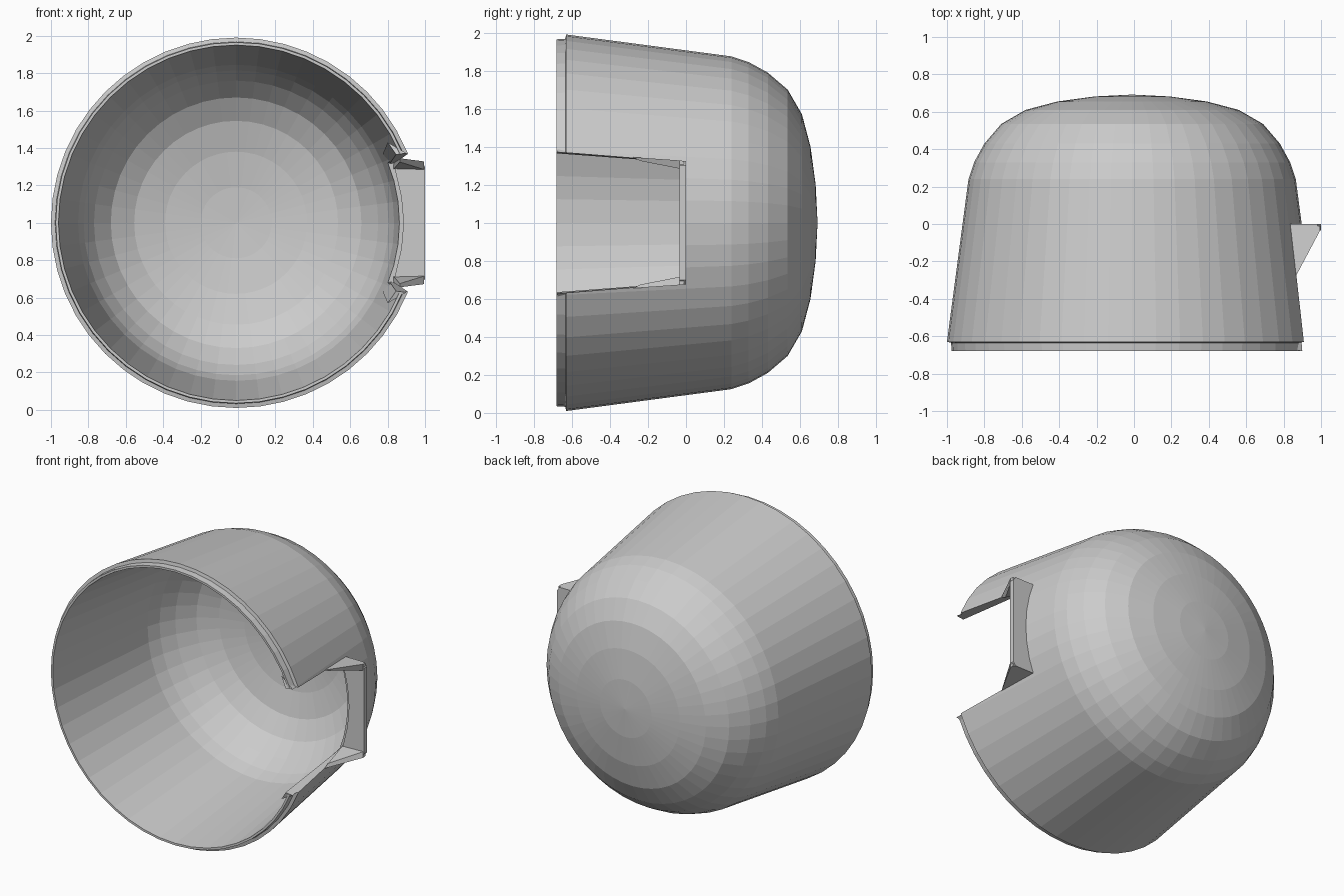
import bpy, bmesh, math

if "Cube" in bpy.data.objects:
    bpy.data.objects.remove(bpy.data.objects["Cube"])

CX, CZ, SEGMENTS = -0.01, 1.0, 48


def finish(name, bm):
    bmesh.ops.recalc_face_normals(bm, faces=bm.faces)
    mesh = bpy.data.meshes.new(name)
    bm.to_mesh(mesh)
    bm.free()
    obj = bpy.data.objects.new(name, mesh)
    bpy.context.collection.objects.link(obj)
    return obj


def revolve(name, profile):
    """Revolve (radius, y) points about the y axis; radius 0 makes a pole."""
    bm = bmesh.new()
    rings = []
    for r, y in profile:
        if r == 0:
            rings.append([bm.verts.new((CX, y, CZ))] * SEGMENTS)
        else:
            rings.append([bm.verts.new((CX + r * math.cos(2 * math.pi * i / SEGMENTS), y,
                                        CZ + r * math.sin(2 * math.pi * i / SEGMENTS)))
                          for i in range(SEGMENTS)])
    for a, b in zip(rings, rings[1:] + rings[:1]):
        for i in range(SEGMENTS):
            j = (i + 1) % SEGMENTS
            quad = list(dict.fromkeys((a[i], a[j], b[j], b[i])))
            if len(quad) > 2:
                bm.faces.new(quad)
    return finish(name, bm)


def loft(name, start, end, mirror=False):
    """Solid between two matching outlines, optionally mirrored about z = 1."""
    bm = bmesh.new()
    flip = (lambda p: (p[0], p[1], 2 * CZ - p[2])) if mirror else (lambda p: p)
    a = [bm.verts.new(flip(p)) for p in start]
    b = [bm.verts.new(flip(p)) for p in end]
    bm.faces.new(a)
    bm.faces.new(b)
    for i in range(len(a)):
        j = (i + 1) % len(a)
        bm.faces.new((a[i], a[j], b[j], b[i]))
    return finish(name, bm)


# Domed shell: outer skin from stepped rim to crown, then back along the inside
outer = [(0.965, -0.68), (0.968, -0.635), (0.99, -0.63), (0.875, 0.24), (0.845, 0.33),
         (0.79, 0.43), (0.70, 0.535), (0.57, 0.61), (0.40, 0.655), (0.20, 0.682), (0, 0.692)]
inner = [(0, 0.662), (0.19, 0.652), (0.38, 0.627), (0.545, 0.583), (0.67, 0.51),
         (0.76, 0.405), (0.815, 0.31), (0.845, 0.22), (0.95, -0.68)]
shell = revolve("domed_shell", outer + inner)

# Tapered opening cut into the rim
outline = [(-0.8, 0.618), (-0.8, 1.382), (-0.02, 1.32), (-0.02, 0.68)]
cutter = loft("opening_cutter", [(0.5, y, z) for y, z in outline],
              [(1.3, y, z) for y, z in outline])
cutter.hide_render = True
cutter.hide_viewport = True
cut = shell.modifiers.new("opening", 'BOOLEAN')
cut.operation = 'DIFFERENCE'
cut.solver = 'EXACT'
cut.object = cutter

# Ledge across the closed end of the opening
ledge = [(1.0, 0.70), (1.0, 1.30), (0.98, 1.325), (0.83, 1.325), (0.84, 1.28),
         (0.873, 1.14), (0.885, 1.0), (0.873, 0.86), (0.84, 0.72), (0.83, 0.675), (0.98, 0.675)]
loft("ledge", [(x, -0.035, z) for x, z in ledge], [(x, 0.0, z) for x, z in ledge])

# Side gussets and thickened jambs, upper and lower
for side, mirror in (("upper", False), ("lower", True)):
    loft(side + "_gusset",
         [(0.83, -0.01, 1.285), (0.995, -0.01, 1.285), (0.995, -0.035, 1.285), (0.865, -0.24, 1.325)],
         [(0.83, -0.01, 1.325), (0.995, -0.01, 1.325), (0.995, -0.035, 1.328), (0.865, -0.28, 1.345)],
         mirror)
    loft(side + "_jamb",
         [(0.90, -0.68, 1.372), (0.845, -0.68, 1.365), (0.80, -0.66, 1.43)],
         [(0.84, -0.01, 1.32), (0.81, -0.01, 1.315), (0.775, -0.01, 1.37)],
         mirror)
